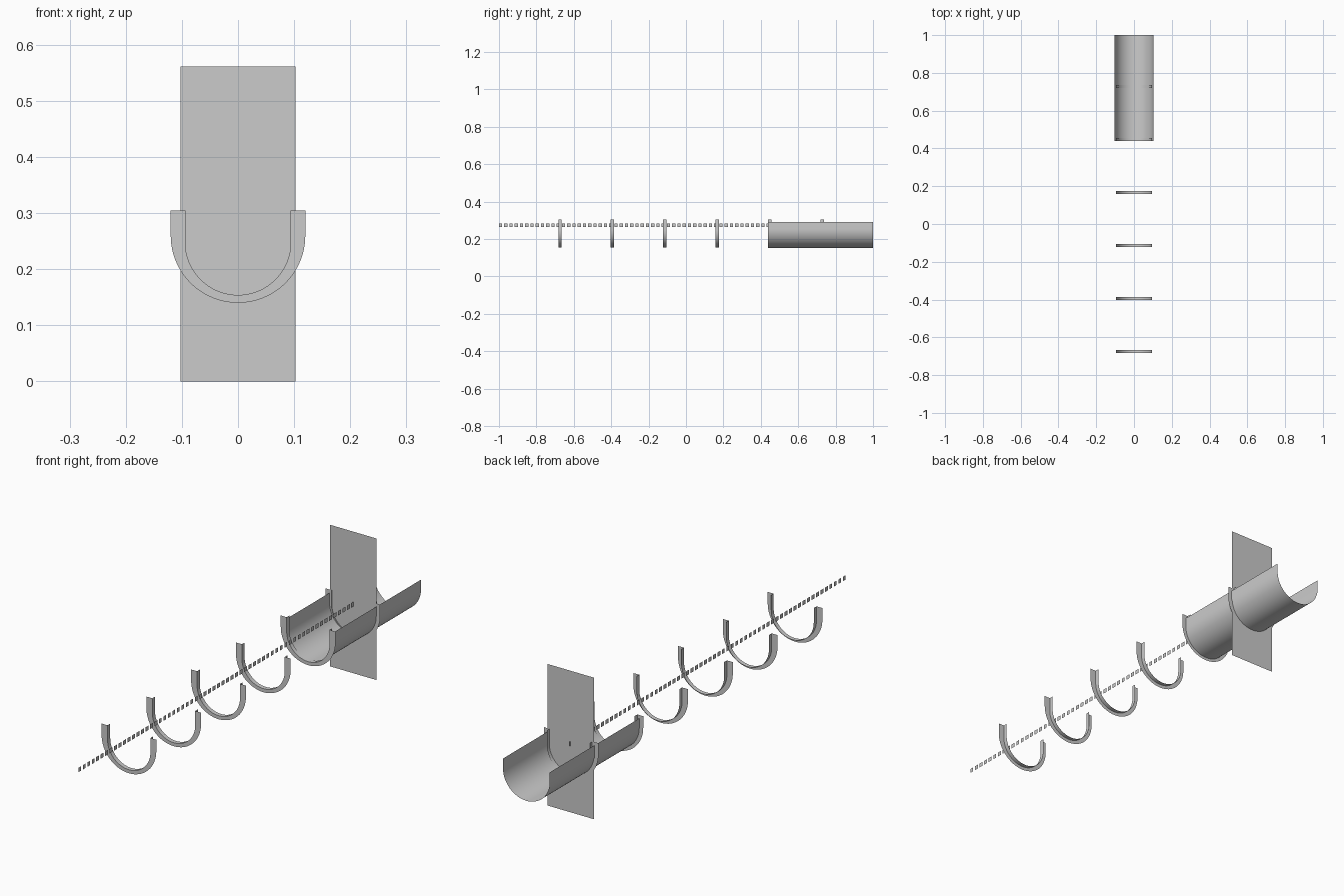
import bpy, math

if "Cube" in bpy.data.objects:
    bpy.data.objects.remove(bpy.data.objects["Cube"])

PITCH = 0.2805          # spacing between brackets
START = 0.439           # front end of the gutter


def make(name, verts, faces, smooth=False):
    me = bpy.data.meshes.new(name)
    me.from_pydata(verts, [], faces)
    me.update()
    ob = bpy.data.objects.new(name, me)
    bpy.context.collection.objects.link(ob)
    if smooth:
        bpy.ops.object.select_all(action='DESELECT')
        ob.select_set(True)
        bpy.context.view_layer.objects.active = ob
        bpy.ops.object.shade_smooth_by_angle(angle=math.radians(30))
    return ob


def u_profile(r, bottom, top, n=32):
    """U outline in x/z: straight sides and a half-round bottom."""
    cz = bottom + r
    arc = [(-r * math.cos(math.pi * i / n), cz - r * math.sin(math.pi * i / n))
           for i in range(n + 1)]
    return [(-r, top)] + arc + [(r, top)]


def loft(name, rows):
    """Skin quads across successive rows of points."""
    n = len(rows[0])
    verts = [p for row in rows for p in row]
    faces = [(k * n + i, k * n + i + 1, (k + 1) * n + i + 1, (k + 1) * n + i)
             for k in range(len(rows) - 1) for i in range(n - 1)]
    return make(name, verts, faces, True)


def at(profile, y):
    return [(x, y, z) for x, z in profile]


# half-round gutter sheet
gutter = u_profile(0.1025, 0.152, 0.292)
loft("gutter", [at(gutter, START), at(gutter, 1.0)])

# angle-section brackets: front flange plus inner strip
outer = u_profile(0.12, 0.14, 0.305)
inner = u_profile(0.094, 0.154, 0.305)
for i in range(6):
    y = START + (i - 4) * PITCH
    loft(f"bracket_{i + 1}", [at(outer, y), at(inner, y), at(inner, y + 0.017)])

# upright plate crossing the gutter
w, py = 0.1025, 0.722
make("plate", [(-w, py, 0), (w, py, 0), (w, py, 0.561), (-w, py, 0.561)], [(0, 1, 2, 3)])

# dashed centre line of small flat squares
verts, faces = [], []
for i in range(62):
    y, d = -1 + i * PITCH / 10, 0.0175
    b = len(verts)
    verts += [(0, y, 0.265), (0, y + d, 0.265), (0, y + d, 0.2825), (0, y, 0.2825)]
    faces.append((b, b + 1, b + 2, b + 3))
make("centre_dashes", verts, faces)
